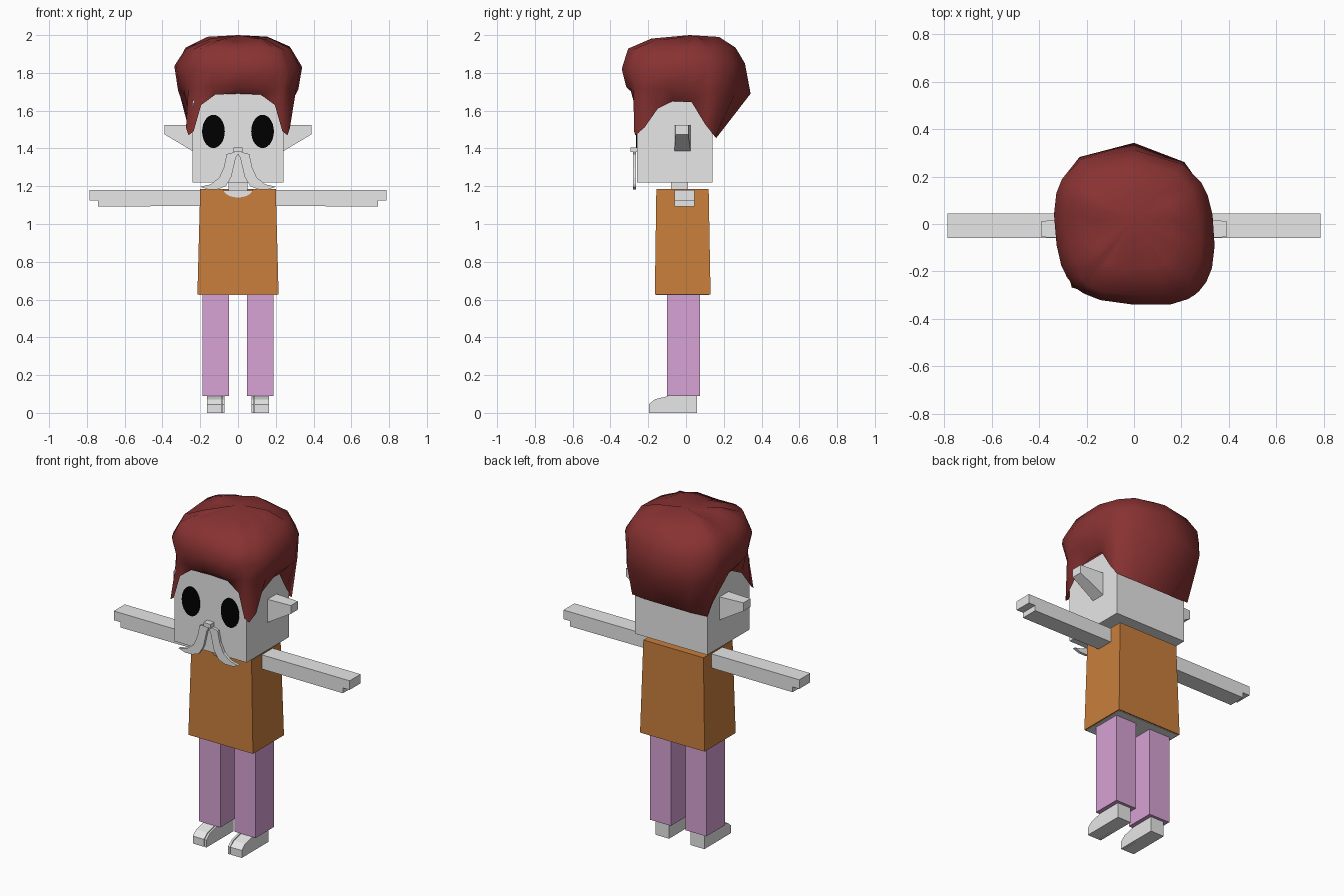
import bpy, bmesh, math, random
from mathutils import Vector

random.seed(4)
cube = bpy.data.objects.get("Cube")
if cube:
    bpy.data.objects.remove(cube, do_unlink=True)


def material(name, r, g, b):
    m = bpy.data.materials.new(name)
    m.use_nodes = True
    m.diffuse_color = (r, g, b, 1)
    m.node_tree.nodes["Principled BSDF"].inputs["Base Color"].default_value = (r, g, b, 1)
    return m


SKIN = material("pale grey", 0.8, 0.8, 0.8)
HAIR = material("dark red", 0.25, 0.032, 0.032)
SHIRT = material("orange brown", 0.58, 0.21, 0.045)
TROUSERS = material("lilac", 0.68, 0.36, 0.66)
BLACK = material("black", 0, 0, 0)


def mesh(name, verts, faces, mat):
    me = bpy.data.meshes.new(name)
    me.from_pydata([tuple(v) for v in verts], [], faces)
    bm = bmesh.new()
    bm.from_mesh(me)
    bmesh.ops.recalc_face_normals(bm, faces=bm.faces)
    bm.to_mesh(me)
    bm.free()
    me.materials.append(mat)
    ob = bpy.data.objects.new(name, me)
    bpy.context.collection.objects.link(ob)
    return ob


def loft(name, a, b, mat):
    """Solid between two matching outlines."""
    n = len(a)
    faces = [tuple(range(n)), tuple(range(n, 2 * n))]
    faces += [(i, (i + 1) % n, n + (i + 1) % n, n + i) for i in range(n)]
    return mesh(name, list(a) + list(b), faces, mat)


def rect(x0, x1, y0, y1, z):
    return [(x0, y0, z), (x1, y0, z), (x1, y1, z), (x0, y1, z)]


def box(name, x0, x1, y0, y1, z0, z1, mat):
    return loft(name, rect(x0, x1, y0, y1, z0), rect(x0, x1, y0, y1, z1), mat)


def plate(name, outline, y0, y1, mat):
    """Outline in x and z, given depth along y."""
    return loft(name, [(x, y0, z) for x, z in outline],
                [(x, y1, z) for x, z in outline], mat)


def oval(cx, cz, rx, rz, n):
    return [(cx + rx * math.cos(2 * math.pi * i / n),
             cz + rz * math.sin(2 * math.pi * i / n)) for i in range(n)]


# Head, neck, nose and inner body
box("head", -0.24, 0.24, -0.26, 0.14, 1.22, 1.65, SKIN)
loft("head_top", rect(-0.24, 0.24, -0.26, 0.14, 1.65), rect(-0.16, 0.16, -0.26, 0.1, 1.72), SKIN)
box("neck", -0.05, 0.05, -0.08, 0.01, 1.15, 1.23, SKIN)
box("nose", -0.023, 0.023, -0.295, -0.255, 1.38, 1.405, SKIN)
loft("body", rect(-0.207, 0.207, -0.158, 0.123, 0.625),
     rect(-0.19, 0.19, -0.15, 0.11, 1.178), SKIN)

# Shirt with a round neckline cut from the front
shirt = loft("shirt", rect(-0.215, 0.215, -0.165, 0.13, 0.628),
             rect(-0.2, 0.2, -0.157, 0.12, 1.185), SHIRT)
cutter = plate("neckline_cutter", oval(0, 1.19, 0.08, 0.05, 20), -0.3, 0.02, SHIRT)
cutter.hide_render = True
cutter.hide_set(True)
cut = shirt.modifiers.new("neckline", "BOOLEAN")
cut.operation = "DIFFERENCE"
cut.solver = "EXACT"
cut.object = cutter

# Paired parts
arm = [(0.17, 1.18), (0.785, 1.18), (0.785, 1.125), (0.74, 1.125), (0.74, 1.093), (0.17, 1.095)]
toe = [(-0.197, 0), (-0.197, 0.045), (-0.165, 0.072), (-0.09, 0.09), (-0.09, 0)]
whisker = [(0, 1.385), (0.06, 1.37), (0.075, 1.3), (0.1, 1.245), (0.145, 1.21), (0.2, 1.197),
           (0.16, 1.183), (0.11, 1.183), (0.065, 1.2), (0.035, 1.25), (0.012, 1.35), (0, 1.37)]
for side, s in (("left", 1), ("right", -1)):
    box(side + "_leg", s * 0.048, s * 0.188, -0.1, 0.075, 0.09, 0.64, TROUSERS)
    plate(side + "_arm", [(s * x, z) for x, z in arm], -0.06, 0.044, SKIN)
    box(side + "_heel", s * 0.072, s * 0.163, -0.092, 0.058, 0, 0.09, SKIN)
    for part, x0, x1 in (("big_toe", 0.072, 0.084), ("toes", 0.088, 0.163)):
        loft(f"{side}_{part}", [(s * x0, y, z) for y, z in toe],
             [(s * x1, y, z) for y, z in toe], SKIN)
    loft(side + "_ear",
         [(s * 0.23, y, z) for y, z in ((-0.062, 1.38), (0.025, 1.38), (0.025, 1.525), (-0.062, 1.525))],
         [(s * 0.39, y, z) for y, z in ((-0.055, 1.475), (0.012, 1.475), (0.012, 1.525), (-0.055, 1.525))],
         SKIN)
    plate(side + "_eye", oval(s * 0.13, 1.49, 0.06, 0.088, 28), -0.264, -0.257, BLACK)
    plate(side + "_moustache", [(s * x, z) for x, z in whisker], -0.28, -0.264, SKIN)

# Hair: hairline with side locks, lofted through swelling rings to the crown
half = [(0, -0.272, 1.69), (0.12, -0.272, 1.685), (0.195, -0.272, 1.63), (0.235, -0.275, 1.49),
        (0.262, -0.268, 1.47), (0.275, -0.22, 1.51), (0.265, -0.15, 1.61), (0.254, -0.07, 1.65),
        (0.254, 0.03, 1.645), (0.252, 0.1, 1.53), (0.25, 0.155, 1.46), (0.13, 0.16, 1.455),
        (0, 0.16, 1.455)]
rim = [Vector(p) for p in half] + [Vector((-x, y, z)) for x, y, z in half[-2:0:-1]]
# side, front and back reach, front and back height, roughness
rings = [(0.315, 0.315, 0.342, 1.725, 1.69, 0), (0.335, 0.34, 0.312, 1.82, 1.85, 0),
         (0.28, 0.305, 0.265, 1.93, 1.935, 0.02), (0.16, 0.19, 0.17, 1.973, 1.987, 0.03)]
verts, n = list(rim), len(rim)
for side, front, back, z_front, z_back, rough in rings:
    for p in rim:
        c, d = Vector((p.x, p.y)).normalized()
        reach, power = (back, 2.4) if d > 0 else (front, 3)
        r = (abs(c / side) ** power + abs(d / reach) ** power) ** (-1 / power)
        # Lean the mass towards the front left and back right
        r *= 1 - 0.08 * c * d + random.uniform(-rough, rough)
        z = z_front + (z_back - z_front) * (d + 1) / 2 + random.uniform(-rough, rough) / 3
        verts.append((r * c, r * d, z))
verts.append((0, 0.02, 2.0))
faces = [(k * n + i, k * n + (i + 1) % n, (k + 1) * n + (i + 1) % n, (k + 1) * n + i)
         for k in range(len(rings)) for i in range(n)]
last = len(rings) * n
faces += [(last + i, last + (i + 1) % n, last + n) for i in range(n)]
hair = mesh("hair", verts, faces, HAIR)
hair.data.polygons.foreach_set("use_smooth", [True] * len(hair.data.polygons))
